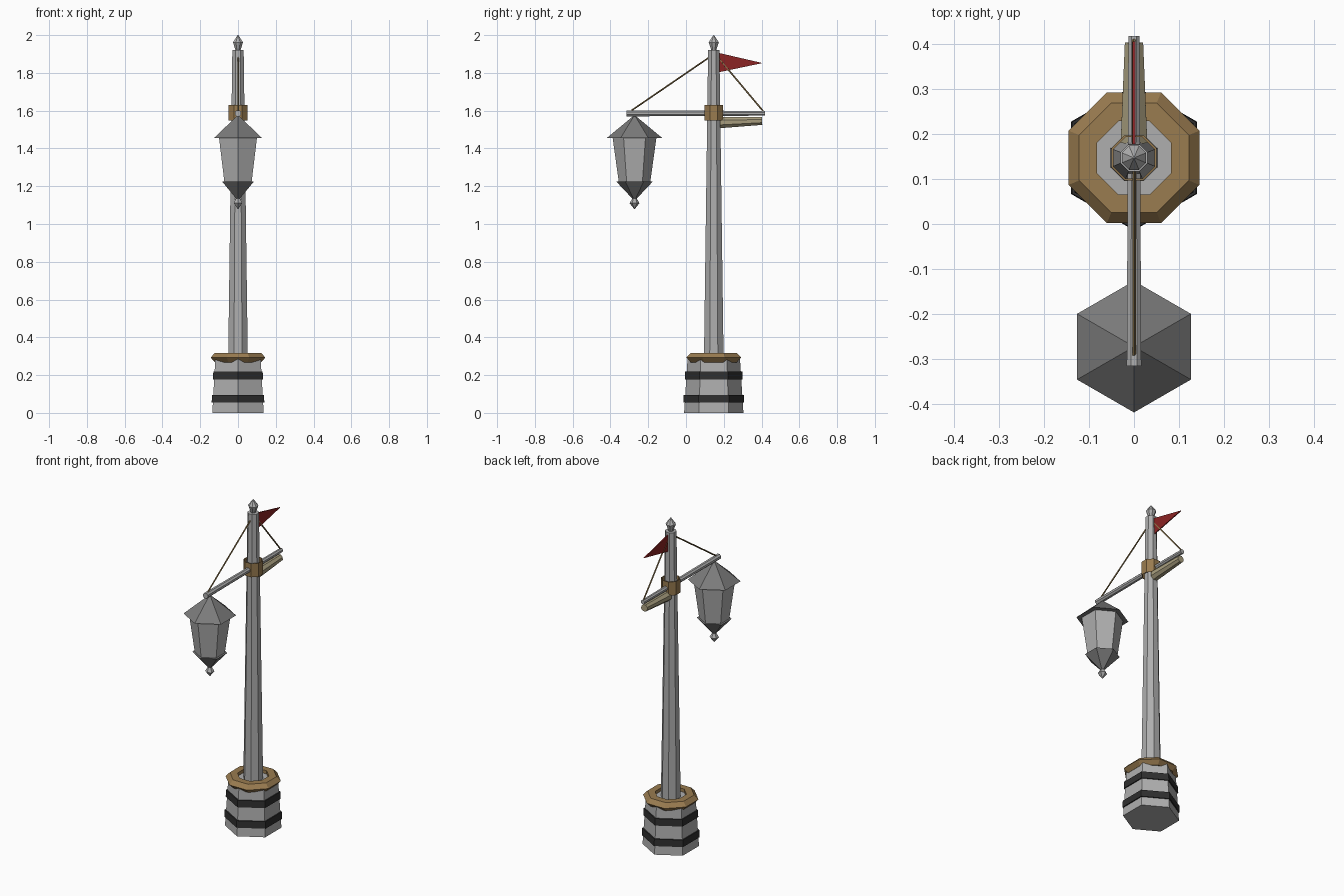
import bpy, bmesh, math
from mathutils import Vector, Matrix

if "Cube" in bpy.data.objects:
    bpy.data.objects.remove(bpy.data.objects["Cube"])


def material(name, rgb):
    m = bpy.data.materials.new(name)
    m.diffuse_color = (*rgb, 1)
    m.use_nodes = True
    m.node_tree.nodes["Principled BSDF"].inputs["Base Color"].default_value = m.diffuse_color
    return m


GREY = material("light grey", (0.43, 0.43, 0.43))
ROOF = material("mid grey", (0.20, 0.20, 0.20))
DARK = material("dark iron", (0.028, 0.028, 0.028))
GOLD = material("brass brown", (0.32, 0.20, 0.08))
ROPE = material("rope tan", (0.27, 0.18, 0.07))
CLOTH = material("cloth beige", (0.39, 0.34, 0.21))
RED = material("flag red", (0.26, 0.017, 0.017))

POST_Y = 0.147
LAMP_Y = -0.2725
FLAT8 = 1 / math.cos(math.pi / 8)  # apothem to corner radius, octagon


def finish(name, bm, mat):
    bmesh.ops.recalc_face_normals(bm, faces=bm.faces)
    me = bpy.data.meshes.new(name)
    bm.to_mesh(me)
    bm.free()
    me.materials.append(mat)
    ob = bpy.data.objects.new(name, me)
    bpy.context.collection.objects.link(ob)
    return ob


def lathe(name, mat, y, profile, sides, turn=0.0, loop=False):
    """Stack polygon rings (corner radius, z) round a vertical axis."""
    bm = bmesh.new()
    rings = []
    for r, z in profile:
        rings.append([bm.verts.new((r * math.cos(turn + math.tau * i / sides),
                                    y + r * math.sin(turn + math.tau * i / sides), z))
                      for i in range(sides)])
    pairs = list(zip(rings, rings[1:]))
    if loop:
        pairs.append((rings[-1], rings[0]))
    for a, b in pairs:
        for i in range(sides):
            j = (i + 1) % sides
            bm.faces.new((a[i], a[j], b[j], b[i]))
    if not loop:
        bm.faces.new(rings[0])
        bm.faces.new(rings[-1])
    return finish(name, bm, mat)


def hexa(name, mat, y, profile):
    return lathe(name, mat, y, profile, 6, math.pi / 2)


def octa(name, mat, y, profile, loop=False):
    return lathe(name, mat, y, [(r * FLAT8, z) for r, z in profile], 8, math.pi / 8, loop)


def rod(name, mat, p0, p1, r0, r1, sides, turn=0.0):
    """Tapered bar between two points."""
    p0, p1 = Vector(p0), Vector(p1)
    d = p1 - p0
    bm = bmesh.new()
    m = (Matrix.Translation((p0 + p1) / 2)
         @ d.to_track_quat('Z', 'X').to_matrix().to_4x4() @ Matrix.Rotation(turn, 4, 'Z'))
    bmesh.ops.create_cone(bm, cap_ends=True, segments=sides, radius1=r0, radius2=r1,
                          depth=d.length, matrix=m)
    return finish(name, bm, mat)


# Six-sided base with two iron hoops
hexa("base_barrel", GREY, POST_Y, [(0.157, 0), (0.138, 0.298)])
for name, z, r in (("lower_hoop", 0.054, 0.161), ("upper_hoop", 0.176, 0.153)):
    hexa(name, DARK, POST_Y, [(r, z), (r - 0.002, z + 0.042)])

# Brass collar, open in the middle
octa("base_collar", GOLD, POST_Y,
     [(0.082, 0.27), (0.122, 0.268), (0.145, 0.293), (0.122, 0.318), (0.082, 0.318)], loop=True)

# Post with pointed tip
octa("post", GREY, POST_Y, [(0.052, 0.28), (0.03, 1.92)])
lathe("post_finial", GREY, POST_Y, [(0.014, 1.92), (0.029, 1.962), (0.002, 2.0)], 8, math.pi / 8)

# Clamp around the post, open at both ends
octa("post_clamp", GOLD, POST_Y,
     [(0.046, 1.547), (0.05, 1.547), (0.05, 1.63), (0.046, 1.63)], loop=True)

# Cross arm
rod("cross_arm", GREY, (0, -0.315, 1.586), (0, 0.417, 1.586), 0.0175, 0.0135, 8, math.pi / 8)

# Stay ropes
rod("front_rope", ROPE, (0, -0.29, 1.6), (0, POST_Y - 0.02, 1.885), 0.0045, 0.0045, 5)
rod("back_rope", ROPE, (0, 0.408, 1.598), (0, POST_Y + 0.02, 1.885), 0.0045, 0.0045, 5)

# Rolled cloth below the back of the arm
rod("rolled_cloth", CLOTH, (0, 0.18, 1.537), (0, 0.403, 1.545), 0.032, 0.022, 8, math.pi / 8)

# Pennant, a thin triangular plate
bm = bmesh.new()
tri = [(0.172, 1.906), (0.172, 1.803), (0.405, 1.852)]
sides = [[bm.verts.new((x, y, z)) for y, z in tri] for x in (-0.003, 0.003)]
for s in sides:
    bm.faces.new(s)
for i in range(3):
    j = (i + 1) % 3
    bm.faces.new((sides[0][i], sides[0][j], sides[1][j], sides[1][i]))
finish("pennant", bm, RED)

# Hanging lantern
hexa("lantern_roof", ROOF, LAMP_Y, [(0.146, 1.456), (0.006, 1.572)])
hexa("lantern_body", GREY, LAMP_Y, [(0.083, 1.22), (0.116, 1.457)])
hexa("lantern_bottom", ROOF, LAMP_Y, [(0.012, 1.135), (0.097, 1.225)])
hexa("lantern_finial", GREY, LAMP_Y, [(0.002, 1.08), (0.026, 1.11), (0.009, 1.14)])
